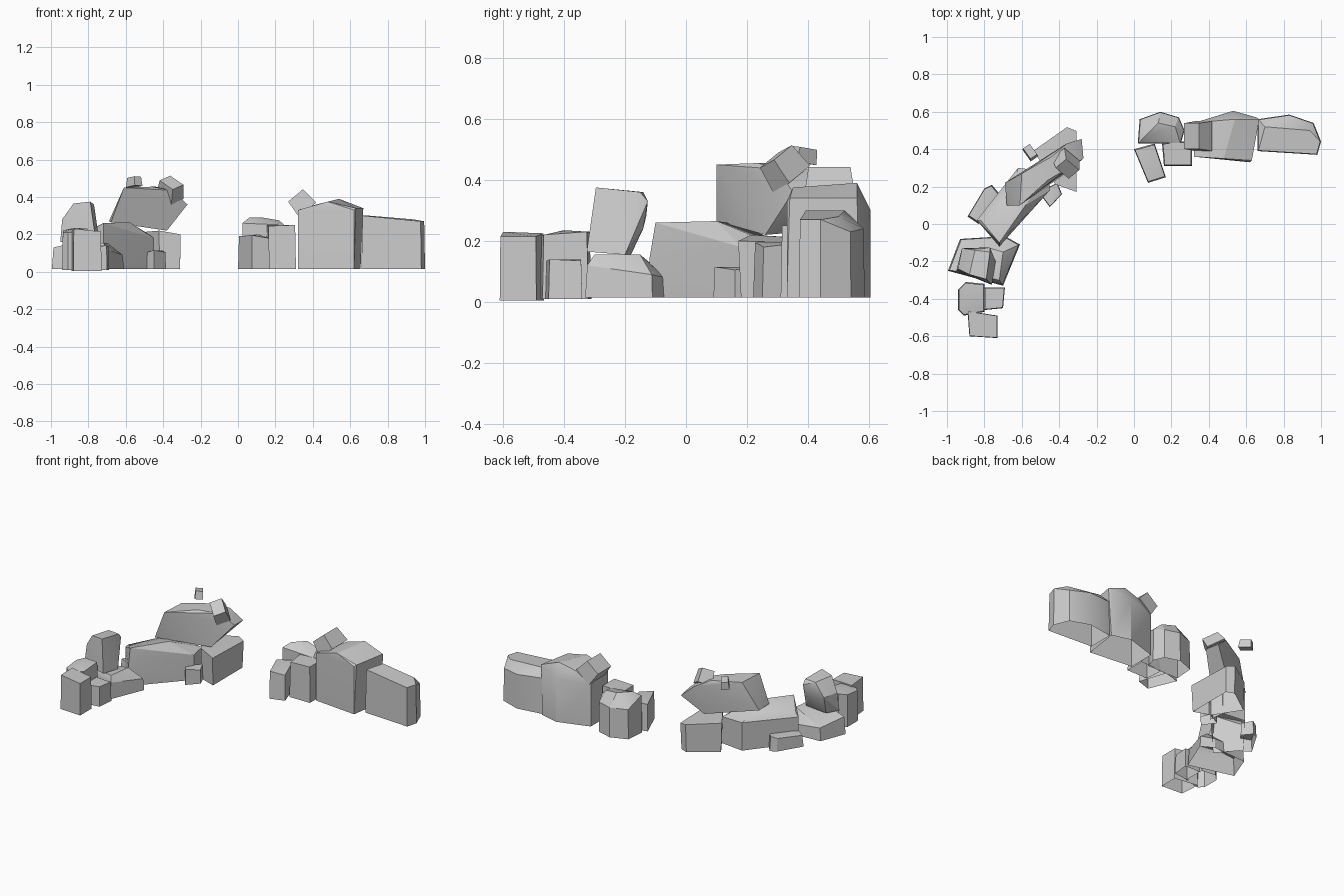
import bpy, bmesh, math
from mathutils import Vector, Matrix

if "Cube" in bpy.data.objects:
    bpy.data.objects.remove(bpy.data.objects["Cube"])


def hull(name, points, open_base=False):
    """Faceted boulder: convex hull of a few points, coplanar faces merged."""
    bm = bmesh.new()
    for p in points:
        bm.verts.new(p)
    res = bmesh.ops.convex_hull(bm, input=bm.verts[:])
    junk = {g for g in res["geom_interior"] + res["geom_unused"] if isinstance(g, bmesh.types.BMVert)}
    bmesh.ops.delete(bm, geom=list(junk), context='VERTS')
    bmesh.ops.dissolve_limit(bm, angle_limit=math.radians(4), verts=bm.verts[:], edges=bm.edges[:])
    bmesh.ops.recalc_face_normals(bm, faces=bm.faces[:])
    if open_base:
        under = [f for f in bm.faces if f.normal.z < -0.95]
        bmesh.ops.delete(bm, geom=under, context='FACES')
    me = bpy.data.meshes.new(name)
    bm.to_mesh(me)
    bm.free()
    ob = bpy.data.objects.new(name, me)
    bpy.context.collection.objects.link(ob)
    bpy.ops.object.select_all(action='DESELECT')
    ob.select_set(True)
    bpy.context.view_layer.objects.active = ob
    bpy.ops.object.shade_smooth_by_angle(angle=math.radians(28))
    return ob


def boulder(name, outline, heights, z0=0.015, taper=0.94, crown=()):
    """Open-bottomed ground stone: plan outline raised to one height per corner, plus crown points."""
    c = sum((Vector(p) for p in outline), Vector((0, 0))) / len(outline)
    pts = [(x, y, z0) for x, y in outline]
    for p, h in zip(outline, heights):
        q = c + (Vector(p) - c) * taper
        pts.append((q.x, q.y, h))
    return hull(name, pts + list(crown), open_base=True)


def chip(name, loc, size, rot):
    """Small tumbled block."""
    r = Matrix.Rotation(math.radians(rot[2]), 3, 'Z') @ Matrix.Rotation(math.radians(rot[1]), 3, 'Y') \
        @ Matrix.Rotation(math.radians(rot[0]), 3, 'X')
    pts = []
    for sx in (-.5, .5):
        for sy in (-.5, .5):
            for sz in (-.5, .5):
                k = 0.86 if sz > 0 else 1
                pts.append(Vector(loc) + r @ Vector((sx * size[0] * k, sy * size[1] * k, sz * size[2])))
    return hull(name, pts)


# right-hand cluster
boulder("end_boulder", [(.66, .39), (.98, .37), (1.0, .44), (.96, .54), (.83, .585), (.66, .56)],
        [.30, .27, .27, .23, .24, .25], taper=.97, crown=[(.70, .52, .30), (.94, .50, .28)])
boulder("tall_boulder", [(.32, .36), (.62, .33), (.655, .57), (.53, .605), (.32, .54)],
        [.33, .33, .33, .30, .29], taper=1.0,
        crown=[(.48, .35, .375), (.63, .34, .34), (.54, .56, .39), (.42, .55, .36), (.67, .56, .34)])
chip("perched_block", (.34, .47, .37), (.12, .16, .10), (0, -40, 0))
boulder("rear_boulder", [(.02, .43), (.25, .43), (.27, .50), (.24, .57), (.14, .60), (.03, .56)],
        [.26, .25, .23, .21, .21, .21], taper=.97, crown=[(.06, .47, .29), (.13, .54, .29), (.22, .52, .275)])
boulder("front_block", [(0, .40), (.075, .22), (.17, .25), (.11, .43)], [.19, .195, .18, .20])
boulder("middle_block", [(.15, .43), (.16, .31), (.31, .31), (.31, .44), (.23, .44)],
        [.25, .245, .25, .25, .25])

# left-hand cluster: long middle stones
boulder("long_base_boulder", [(-.72, -.12), (-.45, .18), (-.46, .28), (-.62, .30), (-.84, .02)],
        [.14, .18, .19, .20, .19], taper=1.0,
        crown=[(-.72, -.10, .26), (-.58, .10, .265), (-.65, .17, .255), (-.82, .02, .21)])
boulder("rear_base_boulder", [(-.42, .22), (-.31, .18), (-.31, .49), (-.36, .51), (-.53, .39)],
        [.22, .20, .19, .20, .21], taper=1.05)
hull("upper_slab", [
    (-.68, .10, .265), (-.61, .10, .45), (-.46, .235, .455), (-.35, .30, .435), (-.27, .35, .36), (-.38, .26, .22),
    (-.69, .22, .27), (-.60, .27, .45), (-.44, .36, .455), (-.36, .43, .42), (-.28, .455, .35), (-.40, .38, .23)])
chip("tilted_top_block", (-.36, .32, .44), (.12, .09, .09), (22, 28, -40))
chip("tiny_top_block", (-.555, .385, .48), (.05, .08, .05), (-8, 4, 35))
boulder("front_pebble", [(-.51, .17), (-.45, .09), (-.385, .16), (-.41, .22)], [.10, .115, .105, .115])
boulder("rear_pebble", [(-.89, .04), (-.83, 0), (-.71, .15), (-.76, .21), (-.80, .19)],
        [.09, .10, .10, .11, .10], taper=.93)

# left-hand cluster: front stones
boulder("low_base_boulder", [(-.995, -.25), (-.70, -.33), (-.61, -.11), (-.69, -.065), (-.93, -.08)],
        [.13, .12, .09, .08, .10], taper=.96, crown=[(-.90, -.26, .15), (-.72, -.30, .155), (-.70, -.15, .155)])
hull("upper_boulder", [
    (-.95, -.25, .16), (-.76, -.325, .165), (-.74, -.20, .155), (-.90, -.18, .155),
    (-.94, -.24, .28), (-.88, -.27, .365), (-.79, -.295, .375), (-.77, -.15, .36),
    (-.85, -.14, .36), (-.92, -.13, .28), (-.77, -.125, .33), (-.79, -.14, .24)])
boulder("left_block", [(-.94, -.46), (-.91, -.49), (-.80, -.47), (-.80, -.32), (-.90, -.31), (-.94, -.35)],
        [.21, .21, .22, .23, .23, .22], z0=.01, crown=[(-.86, -.40, .235)])
boulder("inner_block", [(-.80, -.46), (-.70, -.45), (-.69, -.34), (-.80, -.34)], [.135, .14, .135, .14], z0=.01)
boulder("foremost_block", [(-.88, -.60), (-.73, -.61), (-.73, -.49), (-.89, -.465)],
        [.23, .215, .215, .225], z0=.005, taper=.97)
